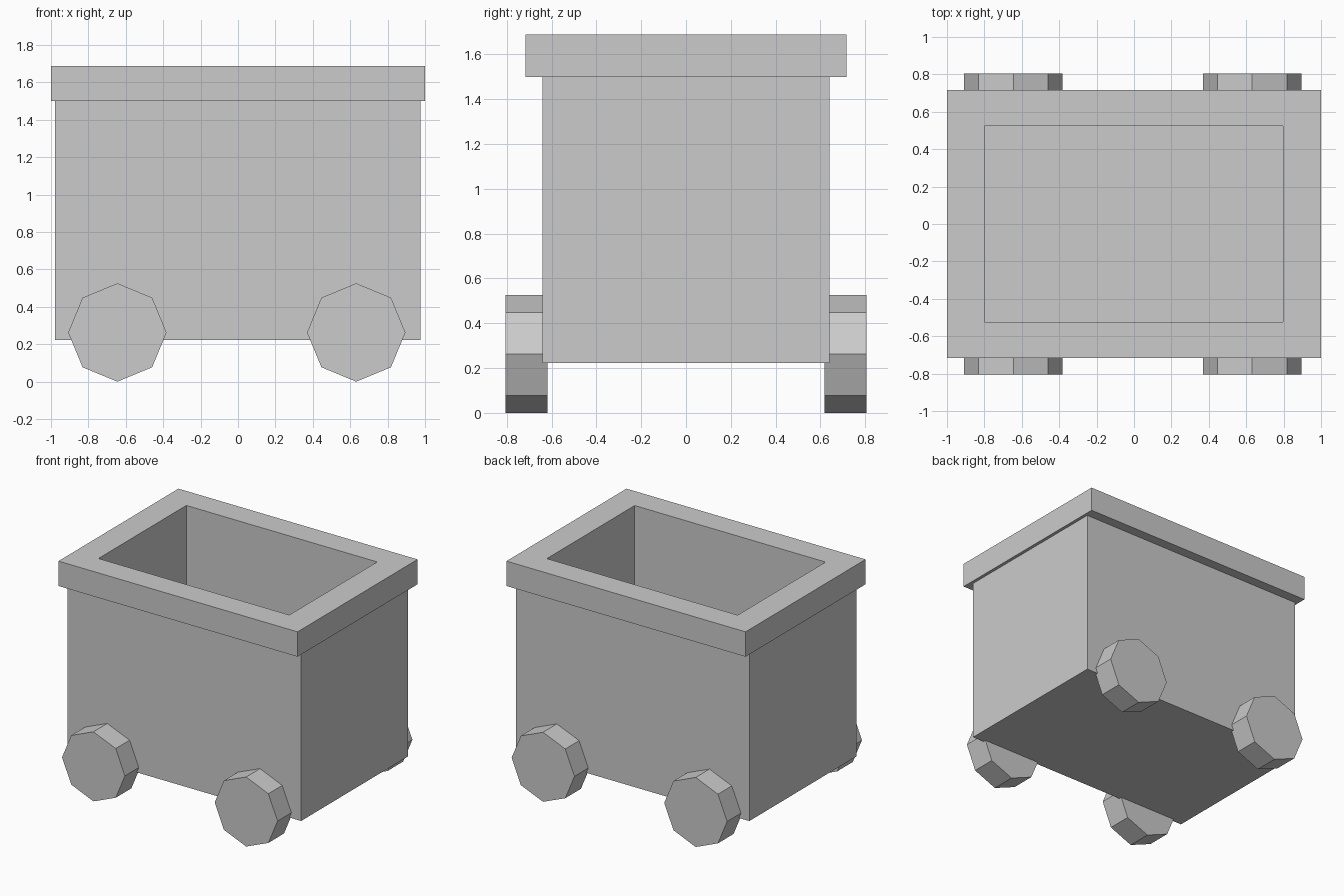
import bpy, bmesh
from math import pi
from mathutils import Matrix

if "Cube" in bpy.data.objects:
    bpy.data.objects.remove(bpy.data.objects["Cube"])


def finish(bm, name):
    bmesh.ops.recalc_face_normals(bm, faces=bm.faces[:])
    mesh = bpy.data.meshes.new(name)
    bm.to_mesh(mesh)
    bm.free()
    obj = bpy.data.objects.new(name, mesh)
    bpy.context.collection.objects.link(obj)
    return obj


def loft_rectangles(name, sections):
    """Skin rectangles (x0, x1, half_y, z) in order and cap both ends."""
    bm = bmesh.new()
    rings = [[bm.verts.new(p) for p in
              ((x0, -y, z), (x1, -y, z), (x1, y, z), (x0, y, z))]
             for x0, x1, y, z in sections]
    for a, b in zip(rings, rings[1:]):
        for i in range(4):
            j = (i + 1) % 4
            bm.faces.new((a[i], a[j], b[j], b[i]))
    bm.faces.new(rings[0])
    bm.faces.new(rings[-1])
    return finish(bm, name)


def wheel(name, x, y):
    """Eight-sided wheel with its axle along y."""
    bm = bmesh.new()
    bmesh.ops.create_cone(
        bm, cap_ends=True, segments=8, radius1=0.263, radius2=0.263, depth=0.187,
        matrix=Matrix.Translation((x, y, 0.266)) @ Matrix.Rotation(pi / 2, 4, 'X'))
    bmesh.ops.translate(bm, verts=bm.verts[:], vec=(0, 0, -min(v.co.z for v in bm.verts)))
    return finish(bm, name)


# Open box with overhanging rim: outside from the bottom up, then down the inside
loft_rectangles("cart_box", [
    (-0.978, 0.976, 0.64, 0.222),
    (-0.978, 0.976, 0.64, 1.50),
    (-1.0, 1.0, 0.717, 1.50),
    (-1.0, 1.0, 0.717, 1.688),
    (-0.80, 0.797, 0.525, 1.688),
    (-0.80, 0.797, 0.525, 0.40),
])

# Four wheels
for side, y in (("front", -0.712), ("back", 0.712)):
    for end, x in (("left", -0.645), ("right", 0.632)):
        wheel(f"wheel_{side}_{end}", x, y)
